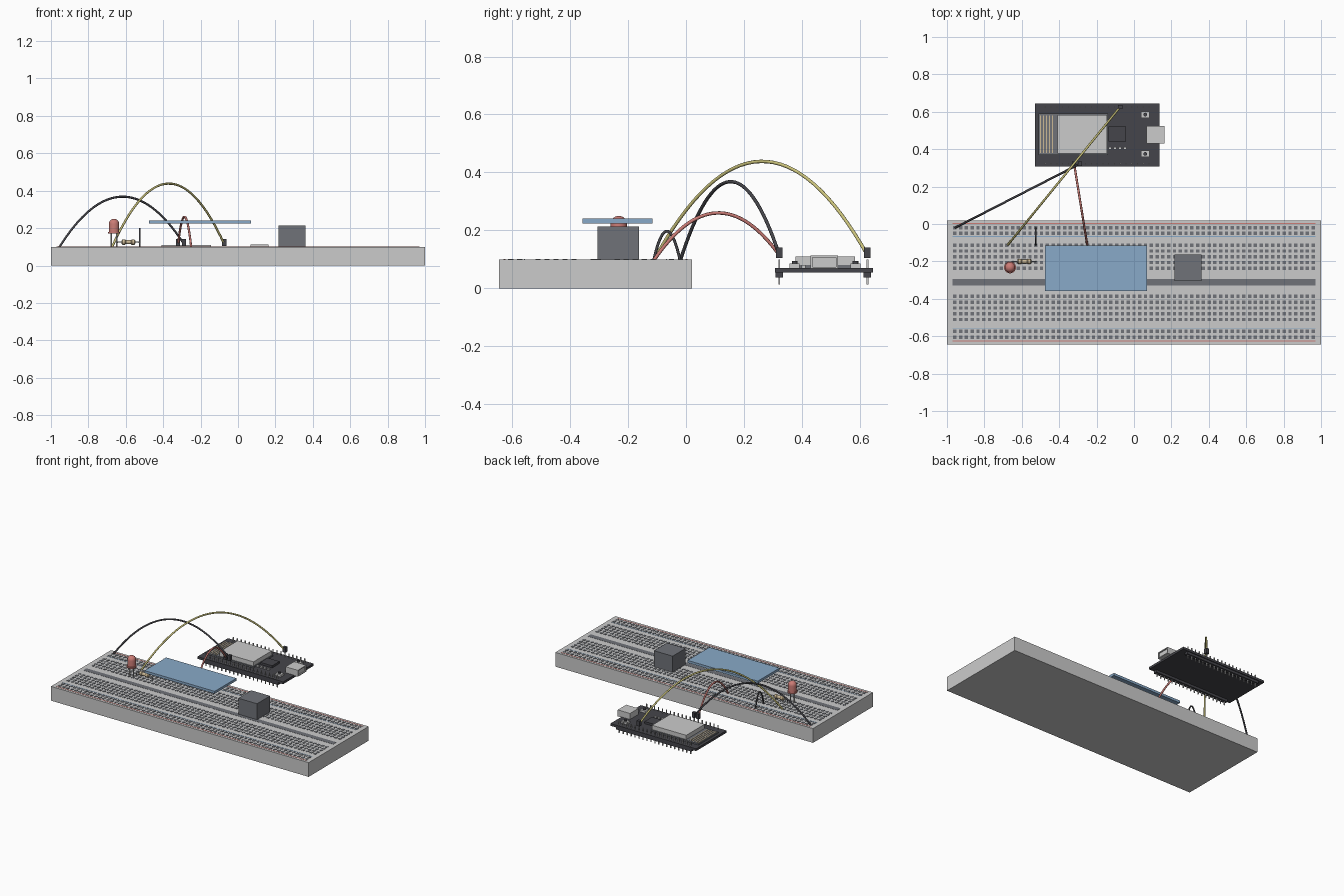
import bpy, math
from mathutils import Vector

if "Cube" in bpy.data.objects:
    bpy.data.objects.remove(bpy.data.objects["Cube"])


def material(name, rgb):
    m = bpy.data.materials.new(name)
    m.diffuse_color = (*rgb, 1)
    m.use_nodes = True
    m.node_tree.nodes["Principled BSDF"].inputs["Base Color"].default_value = m.diffuse_color
    return m


RED = material("red", (0.6, 0.2, 0.18))
BLUE = material("blue", (0.25, 0.4, 0.58))
YELLOW = material("yellow", (0.6, 0.55, 0.2))
DARK = material("dark", (0.06, 0.06, 0.07))
SLATE = material("slate", (0.16, 0.17, 0.19))
GOLD = material("gold", (0.6, 0.48, 0.3))


def boxes(name, ranges, mat=None):
    """One object from a list of boxes (x0, x1, y0, y1, z0, z1)."""
    verts, faces = [], []
    for x0, x1, y0, y1, z0, z1 in ranges:
        b = len(verts)
        verts += [(x, y, z) for z in (z0, z1)
                  for x, y in ((x0, y0), (x1, y0), (x1, y1), (x0, y1))]
        faces += [(b + 3, b + 2, b + 1, b), (b + 4, b + 5, b + 6, b + 7)]
        faces += [(b + i, b + (i + 1) % 4, b + 4 + (i + 1) % 4, b + 4 + i)
                  for i in range(4)]
    me = bpy.data.meshes.new(name)
    me.from_pydata(verts, [], faces)
    ob = bpy.data.objects.new(name, me)
    bpy.context.collection.objects.link(ob)
    if mat:
        me.materials.append(mat)
    return ob


def around(x, y, w, d, z0, z1):
    return (x - w / 2, x + w / 2, y - d / 2, y + d / 2, z0, z1)


def tube(name, points, radius, mat=None):
    cu = bpy.data.curves.new(name, 'CURVE')
    cu.dimensions = '3D'
    cu.bevel_depth = radius
    cu.bevel_resolution = 2
    cu.use_fill_caps = True
    sp = cu.splines.new('POLY')
    sp.points.add(len(points) - 1)
    for p, co in zip(sp.points, points):
        p.co = (*co, 1)
    ob = bpy.data.objects.new(name, cu)
    bpy.context.collection.objects.link(ob)
    if mat:
        cu.materials.append(mat)
    return ob


def arc_wire(name, a, b, peak, radius, mat):
    """Jumper wire along a parabola."""
    a, b = Vector(a), Vector(b)
    h = peak - (a.z + b.z) / 2
    pts = []
    for i in range(33):
        t = i / 32
        p = a.lerp(b, t)
        p.z += 4 * h * t * (1 - t)
        pts.append(p)
    return tube(name, pts, radius, mat)


def lathe(name, profile, loc, rot=(0, 0, 0), mat=None, n=24):
    """Revolve (radius, height) points around z; ends lie on the axis."""
    verts = [(r * math.cos(k * math.tau / n), r * math.sin(k * math.tau / n), z)
             for r, z in profile for k in range(n)]
    faces = [(j * n + k, j * n + (k + 1) % n, (j + 1) * n + (k + 1) % n, (j + 1) * n + k)
             for j in range(len(profile) - 1) for k in range(n)]
    faces += [tuple(reversed(range(n))), tuple(range(len(verts) - n, len(verts)))]
    me = bpy.data.meshes.new(name)
    me.from_pydata(verts, [], faces)
    ob = bpy.data.objects.new(name, me)
    bpy.context.collection.objects.link(ob)
    ob.location, ob.rotation_euler = loc, rot
    if mat:
        me.materials.append(mat)
    bpy.context.view_layer.objects.active = ob
    ob.select_set(True)
    bpy.ops.object.shade_smooth_by_angle()
    ob.select_set(False)
    return ob


# Breadboard with centre channel, rail stripes and contact holes
MID, TOP, PITCH = -0.312, 0.1, 0.0309
boxes("breadboard", [(-1, 1, -0.645, 0.02, 0, TOP)])
boxes("centre_channel", [around(0, MID, 1.94, 0.036, TOP - 0.01, TOP + 0.001)], SLATE)
offsets = [0.075 + i * PITCH for i in range(5)] + [0.262, 0.262 + PITCH]
boxes("contact_holes",
      [around((c - 31) * PITCH, MID + s * o, 0.018, 0.018, TOP - 0.005, TOP + 0.002)
       for c in range(63) for o in offsets for s in (-1, 1)], SLATE)
boxes("rail_stripe_red", [around(0, MID + s * 0.314, 1.94, 0.006, TOP - 0.005, TOP + 0.001)
                          for s in (-1, 1)], RED)
boxes("rail_stripe_blue", [around(0, MID + s * 0.245, 1.94, 0.004, TOP - 0.005, TOP + 0.001)
                           for s in (-1, 1)], BLUE)

# Controller board with header rows and pins
CX, ROWS = -0.197, (0.322, 0.626)
boxes("controller_board", [(-0.53, 0.135, 0.308, 0.645, 0.055, 0.071)], DARK)
boxes("pin_headers", [around(CX, y, 0.585, 0.026, 0.038, 0.056) for y in ROWS], DARK)
boxes("header_pins", [around(CX + (i - 9) * 0.0308, y, 0.006, 0.006, 0.014, 0.1)
                      for i in range(19) for y in ROWS])

# Radio module: carrier, metal shield, antenna traces
boxes("module_carrier", [(-0.51, -0.14, 0.37, 0.59, 0.071, 0.08)], SLATE)
boxes("metal_shield", [(-0.41, -0.145, 0.378, 0.583, 0.08, 0.11)])
boxes("antenna_traces", [around(-0.5 + i * 0.016, 0.48, 0.006, 0.2, 0.08, 0.082)
                         for i in range(5)], GOLD)

# Chip, small components, buttons and socket
boxes("chip", [(-0.135, -0.043, 0.44, 0.522, 0.071, 0.086)], DARK)
boxes("small_components", [around(-0.128 + i * 0.027, 0.405, 0.016, 0.014, 0.071, 0.08)
                           for i in range(4)])
boxes("button_bases", [around(0.06, y, 0.044, 0.034, 0.071, 0.086) for y in (0.375, 0.585)])
for i, y in enumerate((0.375, 0.585)):
    lathe(f"button_cap_{i + 1}", [(0.01, 0), (0.01, 0.01)], (0.06, y, 0.085), mat=DARK, n=16)
t = 0.006
boxes("usb_socket_shell", [(0.068, 0.163, 0.43, 0.524, 0.068, 0.074),
                           (0.068, 0.163, 0.43, 0.524, 0.107, 0.113),
                           (0.068, 0.163, 0.43, 0.43 + t, 0.074, 0.107),
                           (0.068, 0.163, 0.524 - t, 0.524, 0.074, 0.107),
                           (0.068, 0.155, 0.436, 0.518, 0.074, 0.107)])

# Jumper wires and their plugs
P = [(CX - 3 * 0.0308, ROWS[0]), (CX - 4 * 0.0308, ROWS[0]), (CX + 4 * 0.0308, ROWS[1])]
boxes("wire_plugs", [around(x, y, 0.022, 0.022, 0.105, 0.141) for x, y in P], DARK)
arc_wire("ground_wire", (-0.957, -0.02, 0.095), (*P[0], 0.115), 0.368, 0.006, DARK)
arc_wire("power_wire", (-0.25, -0.112, 0.095), (*P[1], 0.115), 0.26, 0.006, RED)
arc_wire("signal_wire", (-0.675, -0.112, 0.095), (*P[2], 0.115), 0.438, 0.006, YELLOW)
arc_wire("short_jumper", (-0.525, -0.02, 0.095), (-0.525, -0.112, 0.095), 0.197, 0.005, DARK)

# Light: flanged dome on two legs
r = 0.028
dome = [(r * math.cos(a), 0.052 + r * math.sin(a))
        for a in [i * math.pi / 2 / 8 for i in range(8)] + [1.56]]
lathe("led_body", [(0.032, 0), (0.032, 0.01), (r, 0.01)] + dome, (-0.663, -0.232, 0.17), mat=RED)
for i, x in enumerate((-0.678, -0.648)):
    tube(f"led_leg_{i + 1}", [(x, -0.232, 0.095), (x, -0.232, 0.175)], 0.004)

# Resistor with bent leads
lathe("resistor_body", [(0.008, -0.037), (0.014, -0.032), (0.014, -0.018), (0.011, -0.014),
                        (0.011, 0.014), (0.014, 0.018), (0.014, 0.032), (0.008, 0.037)],
      (-0.586, -0.2, 0.125), (0, math.pi / 2, 0), GOLD, 16)
tube("resistor_lead", [(-0.648, -0.2, 0.095), (-0.648, -0.2, 0.12), (-0.643, -0.2, 0.125),
                       (-0.53, -0.2, 0.125), (-0.525, -0.2, 0.12), (-0.525, -0.2, 0.095)], 0.003)

# Display panel and sensor block
boxes("display_panel", [(-0.476, 0.069, -0.357, -0.116, 0.224, 0.241)], BLUE)
boxes("sensor_block", [(0.217, 0.362, -0.306, -0.162, TOP - 0.002, 0.213)], SLATE)
